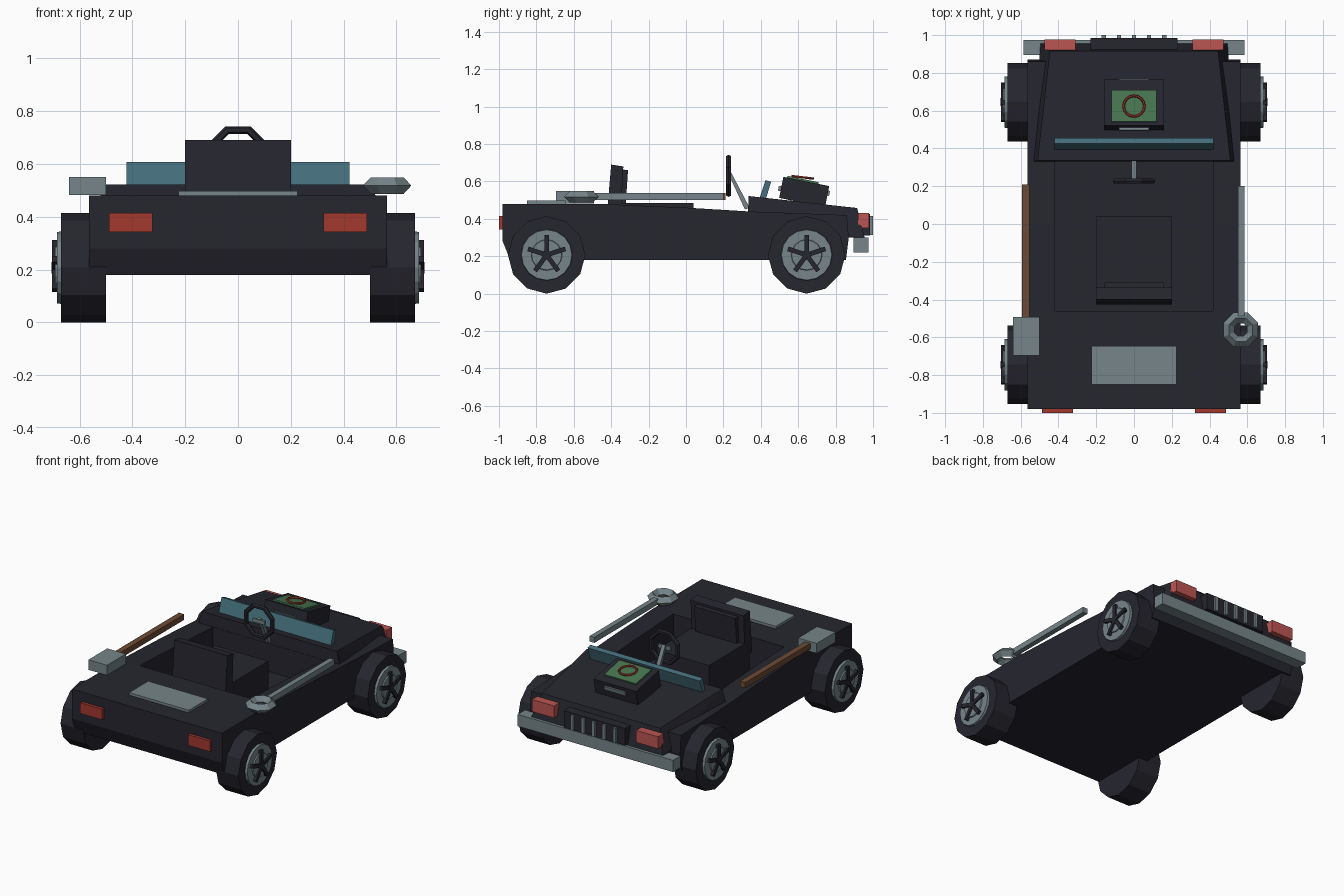
import bpy, bmesh, math
from mathutils import Matrix, Vector

if "Cube" in bpy.data.objects:
    bpy.data.objects.remove(bpy.data.objects["Cube"])


def mat(name, r, g, b):
    m = bpy.data.materials.new(name)
    m.diffuse_color = (r, g, b, 1)
    m.use_nodes = True
    m.node_tree.nodes["Principled BSDF"].inputs["Base Color"].default_value = m.diffuse_color
    return m


BLACK = mat("black", 0.019, 0.019, 0.028)
GREY = mat("steel grey", 0.18, 0.235, 0.25)
TEAL = mat("teal glass", 0.058, 0.155, 0.20)
GREEN = mat("green", 0.062, 0.18, 0.08)
RED = mat("dark red", 0.36, 0.04, 0.028)
ROSE = mat("light red", 0.50, 0.09, 0.085)
BROWN = mat("wood brown", 0.15, 0.068, 0.035)


def finish(name, bm, material):
    bmesh.ops.recalc_face_normals(bm, faces=bm.faces)
    me = bpy.data.meshes.new(name)
    bm.to_mesh(me)
    bm.free()
    me.materials.append(material)
    ob = bpy.data.objects.new(name, me)
    bpy.context.collection.objects.link(ob)
    return ob


def box(name, lo, hi, material, rot_x=0.0):
    lo, hi = Vector(lo), Vector(hi)
    bm = bmesh.new()
    bmesh.ops.create_cube(bm, size=1, matrix=Matrix.Translation((lo + hi) / 2)
                          @ Matrix.Rotation(rot_x, 4, 'X')
                          @ Matrix.Diagonal((*(hi - lo), 1)))
    return finish(name, bm, material)


def prism(name, profile, half, material):
    """Extrude a (y, z) outline across x."""
    bm = bmesh.new()
    f = bm.faces.new([bm.verts.new((-half, y, z)) for y, z in profile])
    ext = bmesh.ops.extrude_face_region(bm, geom=[f])
    bmesh.ops.translate(bm, vec=(2 * half, 0, 0),
                        verts=[v for v in ext['geom'] if isinstance(v, bmesh.types.BMVert)])
    return finish(name, bm, material)


def disc(name, x0, x1, y, z, r0, r1, sides, material):
    """Cylinder along x with a radius at each end and a vertex at the bottom."""
    bm = bmesh.new()
    rings = []
    for x, r in ((x0, r0), (x1, r1)):
        rings.append([bm.verts.new((x, y + r * math.sin(a), z - r * math.cos(a)))
                      for a in (2 * math.pi * i / sides for i in range(sides))])
        bm.faces.new(rings[-1])
    for i in range(sides):
        j = (i + 1) % sides
        bm.faces.new((rings[0][i], rings[0][j], rings[1][j], rings[1][i]))
    return finish(name, bm, material)


def ring(name, loc, major, minor, n, m, material, rot_x=0.0, turn=0.0):
    bm = bmesh.new()
    M = Matrix.Translation(loc) @ Matrix.Rotation(rot_x, 4, 'X')
    vs = []
    for i in range(n):
        a = 2 * math.pi * i / n + turn
        for j in range(m):
            b = 2 * math.pi * j / m
            r = major + minor * math.cos(b)
            vs.append(bm.verts.new(M @ Vector((r * math.cos(a), r * math.sin(a),
                                               minor * math.sin(b)))))
    for i in range(n):
        for j in range(m):
            k, l = (i + 1) % n, (j + 1) % m
            bm.faces.new((vs[i * m + j], vs[k * m + j], vs[k * m + l], vs[i * m + l]))
    return finish(name, bm, material)


# body hull with an open cockpit
body = prism("body", [(-0.94, 0.18), (0.855, 0.18), (0.87, 0.30), (0.86, 0.42), (0.33, 0.44),
                      (0.0, 0.46), (-0.46, 0.48), (-0.98, 0.48), (-0.98, 0.28)], 0.565, BLACK)
cutter = box("cockpit_cutter", (-0.418, -0.46, 0.25), (0.418, 0.33, 0.8), BLACK)
cutter.hide_render = True
mod = body.modifiers.new("cockpit", 'BOOLEAN')
mod.operation, mod.solver, mod.object = 'DIFFERENCE', 'EXACT', cutter
cut = bpy.data.meshes.new_from_object(body.evaluated_get(bpy.context.evaluated_depsgraph_get()))
body.modifiers.clear()
body.data = cut
bpy.data.objects.remove(cutter)

# tapered hood and nose
bm = bmesh.new()
for s in (-1, 1):
    for x, y, z in ((0.51, 0.335, 0.522), (0.54, 0.33, 0.40), (0.445, 0.915, 0.458),
                    (0.495, 0.955, 0.30), (0.50, 0.84, 0.30)):
        bm.verts.new((s * x, y, z))
bmesh.ops.convex_hull(bm, input=bm.verts)
bmesh.ops.dissolve_limit(bm, angle_limit=0.02, verts=bm.verts, edges=bm.edges)
finish("hood", bm, BLACK)

# bumper, grille, lights, rear plate
box("front_bumper", (-0.585, 0.895, 0.22), (0.585, 0.975, 0.30), GREY)
box("grille", (-0.23, 0.91, 0.31), (0.23, 0.985, 0.425), BLACK)
for i in range(-2, 3):
    box("grille_slat", (i * 0.08 - 0.011, 0.975, 0.315), (i * 0.08 + 0.011, 1.0, 0.415), GREY)
for s in (-1, 1):
    a, b = sorted((s * 0.31, s * 0.475))
    box("headlight", (a, 0.92, 0.35), (b, 0.978, 0.432), ROSE)
    a, b = sorted((s * 0.323, s * 0.488))
    box("tail_light", (a, -1.0, 0.342), (b, -0.97, 0.415), RED)
box("rear_deck_plate", (-0.225, -0.85, 0.475), (0.225, -0.645, 0.497), GREY)

# windscreen
prism("windscreen", [(0.39, 0.50), (0.425, 0.50), (0.455, 0.598), (0.425, 0.607)], 0.422, TEAL)

# engine box with green plate, ring and grips, all tilted with the hood
TILT = -0.2
box("engine_box", (-0.16, 0.507, 0.486), (0.16, 0.757, 0.601), BLACK, TILT)
box("engine_plate", (-0.12, 0.54, 0.603), (0.12, 0.71, 0.613), GREEN, TILT)
ring("engine_ring", (0, 0.624, 0.622), 0.055, 0.007, 16, 6, RED, -0.12)
box("front_grip", (-0.08, 0.742, 0.525), (0.08, 0.768, 0.552), GREY, TILT)
box("rear_grip", (-0.08, 0.494, 0.548), (0.08, 0.52, 0.575), GREY, TILT)

# seat
box("seat_cushion", (-0.2, -0.40, 0.24), (0.2, 0.04, 0.485), BLACK)
prism("seat_back", [(-0.425, 0.40), (-0.35, 0.40), (-0.335, 0.68), (-0.40, 0.69)], 0.2, BLACK)
prism("seat_back_pad", [(-0.36, 0.44), (-0.325, 0.44), (-0.31, 0.66), (-0.345, 0.665)],
      0.155, BLACK)

# steering wheel and column
ring("steering_wheel", (0, 0.228, 0.63), 0.106, 0.016, 8, 6, BLACK, math.pi / 2, math.pi / 8)
prism("steering_column", [(0.225, 0.645), (0.24, 0.65), (0.34, 0.46), (0.315, 0.45)], 0.013, GREY)
box("steering_crossbar", (-0.045, 0.222, 0.618), (0.045, 0.236, 0.642), GREY)

# tools lying on the sills
box("hammer_head", (-0.64, -0.695, 0.482), (-0.50, -0.492, 0.55), GREY)
box("hammer_handle", (-0.592, -0.495, 0.50), (-0.552, 0.21, 0.538), BROWN)
box("wrench_handle", (0.55, -0.495, 0.50), (0.585, 0.20, 0.538), GREY)
ring("wrench_head", (0.565, -0.56, 0.518), 0.068, 0.031, 8, 4, GREY, 0, math.pi / 8)

# wheels: tyre, bevelled rim, hub and five dark spokes
for s in (-1, 1):
    for y in (0.645, -0.745):
        c = 0.207
        disc("tyre", s * 0.50, s * 0.67, y, c, 0.207, 0.207, 12, BLACK)
        disc("rim", s * 0.65, s * 0.686, y, c, 0.14, 0.135, 16, GREY)
        disc("rim_centre", s * 0.68, s * 0.694, y, c, 0.085, 0.08, 16, GREY)
        disc("hub", s * 0.69, s * 0.706, y, c, 0.025, 0.022, 10, BLACK)
        for k in range(5):
            bm = bmesh.new()
            bmesh.ops.create_cube(bm, size=1, matrix=Matrix.Translation((s * 0.694, y, c))
                                  @ Matrix.Rotation(2 * math.pi * k / 5, 4, 'X')
                                  @ Matrix.Translation((0, 0, 0.053))
                                  @ Matrix.Diagonal((0.022, 0.025, 0.105, 1)))
            finish("spoke", bm, BLACK)
